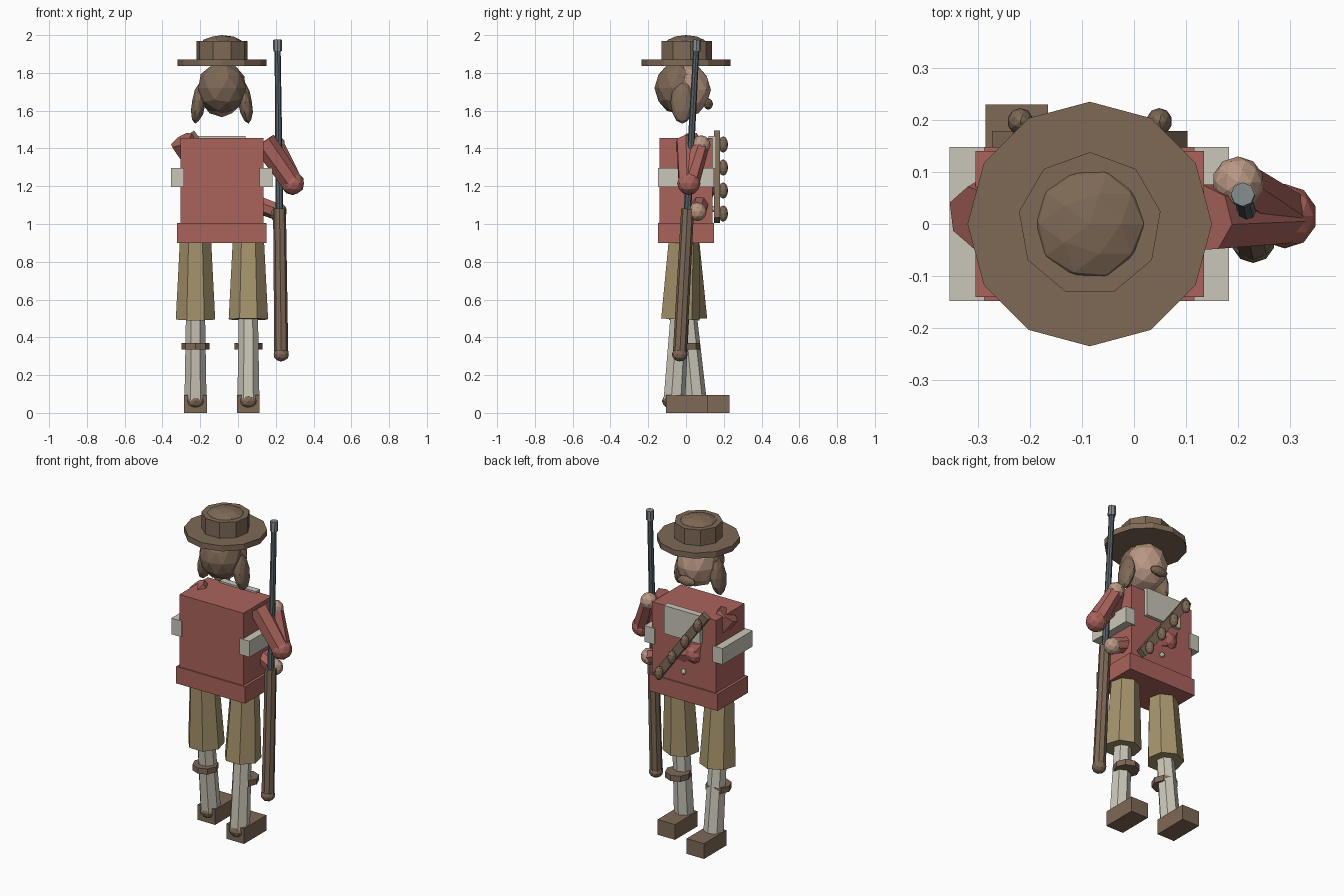
import bpy, bmesh, math
from mathutils import Vector, Matrix

if "Cube" in bpy.data.objects:
    bpy.data.objects.remove(bpy.data.objects["Cube"], do_unlink=True)


def material(name, *rgb):
    lin = [((c / 255 + 0.055) / 1.055) ** 2.4 for c in rgb] + [1]
    m = bpy.data.materials.new(name)
    m.use_nodes = True
    m.diffuse_color = lin
    m.node_tree.nodes["Principled BSDF"].inputs["Base Color"].default_value = lin
    return m


RED = material("coat_red", 170, 99, 92)
WHITE = material("linen_white", 202, 198, 184)
KHAKI = material("breeches_khaki", 165, 147, 108)
BROWN = material("leather_brown", 126, 105, 86)
SKIN = material("skin", 186, 152, 132)
STEEL = material("dark_steel", 88, 97, 103)
BRIGHT = material("bright_steel", 132, 138, 142)

CX = -0.085  # centre line of the body


def finish(bm, name, mat):
    me = bpy.data.meshes.new(name)
    bm.to_mesh(me)
    bm.free()
    me.materials.append(mat)
    ob = bpy.data.objects.new(name, me)
    bpy.context.collection.objects.link(ob)
    return ob


def box(name, mat, lo, hi):
    lo, hi = Vector(lo), Vector(hi)
    bm = bmesh.new()
    bmesh.ops.create_cube(bm, size=1, matrix=Matrix.Translation((lo + hi) / 2)
                          @ Matrix.Diagonal((*(hi - lo), 1)))
    return finish(bm, name, mat)


def ball(name, mat, pos, radii, tilt=0):
    if not isinstance(radii, tuple):
        radii = (radii,) * 3
    bm = bmesh.new()
    bmesh.ops.create_icosphere(bm, subdivisions=2, radius=1, matrix=Matrix.Translation(pos)
                               @ Matrix.Rotation(tilt, 4, 'Y') @ Matrix.Diagonal((*radii, 1)))
    return finish(bm, name, mat)


def rod(name, mat, a, b, ra, rb, sides=7):
    a, b = Vector(a), Vector(b)
    d = b - a
    rot = Vector((0, 0, 1)).rotation_difference(d).to_matrix().to_4x4()
    bm = bmesh.new()
    bmesh.ops.create_cone(bm, cap_ends=True, segments=sides, radius1=ra, radius2=rb,
                          depth=d.length, matrix=Matrix.Translation((a + b) / 2) @ rot)
    return finish(bm, name, mat)


# Hat
rod("hat_brim", BROWN, (CX, 0, 1.837), (CX, 0, 1.872), 0.235, 0.235, 12)
rod("hat_crown", BROWN, (CX, 0, 1.87), (CX, 0, 1.97), 0.138, 0.138, 9)
ball("hat_dome", BROWN, (CX, 0, 1.95), (0.115, 0.115, 0.05))

# Head and hair
ball("head", SKIN, (CX, 0, 1.71), (0.125, 0.132, 0.145))
ball("back_hair", BROWN, (CX, -0.04, 1.72), (0.132, 0.127, 0.14))
ball("moustache", BROWN, (CX, 0.118, 1.635), (0.06, 0.025, 0.03))
for side, s in (("left", 1), ("right", -1)):
    ball(side + "_hair_lock", BROWN, (CX + s * 0.122, -0.02, 1.645),
         (0.038, 0.062, 0.115), -s * 0.17)

# Coat, shirt front and pocket bands
box("coat_body", RED, (-0.305, -0.14, 1.0), (0.135, 0.14, 1.455))
box("coat_skirt", RED, (-0.322, -0.148, 0.9), (0.152, 0.148, 1.005))
box("shirt_front", WHITE, (-0.21, 0.12, 1.29), (0.04, 0.16, 1.465))
box("left_band", WHITE, (0.115, -0.148, 1.197), (0.183, 0.148, 1.297))
box("right_band", WHITE, (-0.355, -0.148, 1.197), (-0.287, 0.148, 1.297))
ball("coat_button", WHITE, (CX, 0.145, 1.08), 0.016)

# Bandolier with four charges
strap = box("bandolier_strap", BROWN, (-0.025, -0.016, -0.285), (0.025, 0.016, 0.285))
strap.location = (CX, 0.163, 1.25)
strap.rotation_euler = (0, -math.atan(0.73), 0)
for i in range(4):
    t = i - 1.5
    ball(f"charge_{i + 1}", BROWN, (CX + t * 0.089, 0.197, 1.238 - t * 0.122),
         (0.025, 0.026, 0.043))

# Arms, both hands reaching the gun
arms = {
    "left": ((0.135, 0.01, 1.435), (0.29, 0.015, 1.215), (0.2, 0.08, 1.42)),
    "right": ((-0.30, 0.01, 1.445), (-0.145, 0.11, 1.2), (0.21, 0.06, 1.065)),
}
for side, (shoulder, elbow, hand) in arms.items():
    rod(side + "_upper_arm", RED, shoulder, elbow, 0.066, 0.058)
    ball(side + "_elbow", RED, elbow, 0.062)
    rod(side + "_forearm", RED, elbow, hand, 0.055, 0.045)
    ball(side + "_hand", SKIN, hand, 0.05)

# Legs in a stride: hip, knee and ankle depth, then shoe start
for side, s, knee, ankle, heel in (("left", 1, -0.035, -0.065, -0.105),
                                   ("right", -1, 0.005, 0.05, 0.01)):
    x = CX + s * 0.14
    rod(side + "_breeches", KHAKI, (x, knee, 0.495), (x, -0.015, 0.91), 0.107, 0.085)
    rod(side + "_stocking", WHITE, (x, ankle, 0.06), (x, knee, 0.52), 0.06, 0.052)
    rod(side + "_garter", BROWN, (x, 0.0, 0.335), (x, 0.0, 0.37), 0.074, 0.074, 8)
    ball(side + "_heel", BROWN, (x, ankle - 0.005, 0.063), (0.058, 0.058, 0.045))
    box(side + "_shoe", BROWN, (x - 0.06, heel, 0), (x + 0.06, heel + 0.22, 0.095))

# Long gun along one leaning axis
BUTT, TIP = Vector((0.229, -0.033, 0.31)), Vector((0.209, 0.057, 1.975))


def along(z):
    return BUTT.lerp(TIP, (z - BUTT.z) / (TIP.z - BUTT.z))


rod("gun_stock", BROWN, along(0.31), along(1.08), 0.037, 0.034, 8)
ball("gun_butt", BROWN, along(0.31), (0.042, 0.042, 0.038))
rod("gun_barrel", STEEL, along(1.06), along(1.95), 0.02, 0.016, 8)
rod("gun_muzzle", BRIGHT, along(1.915), along(1.975), 0.023, 0.023, 8)
